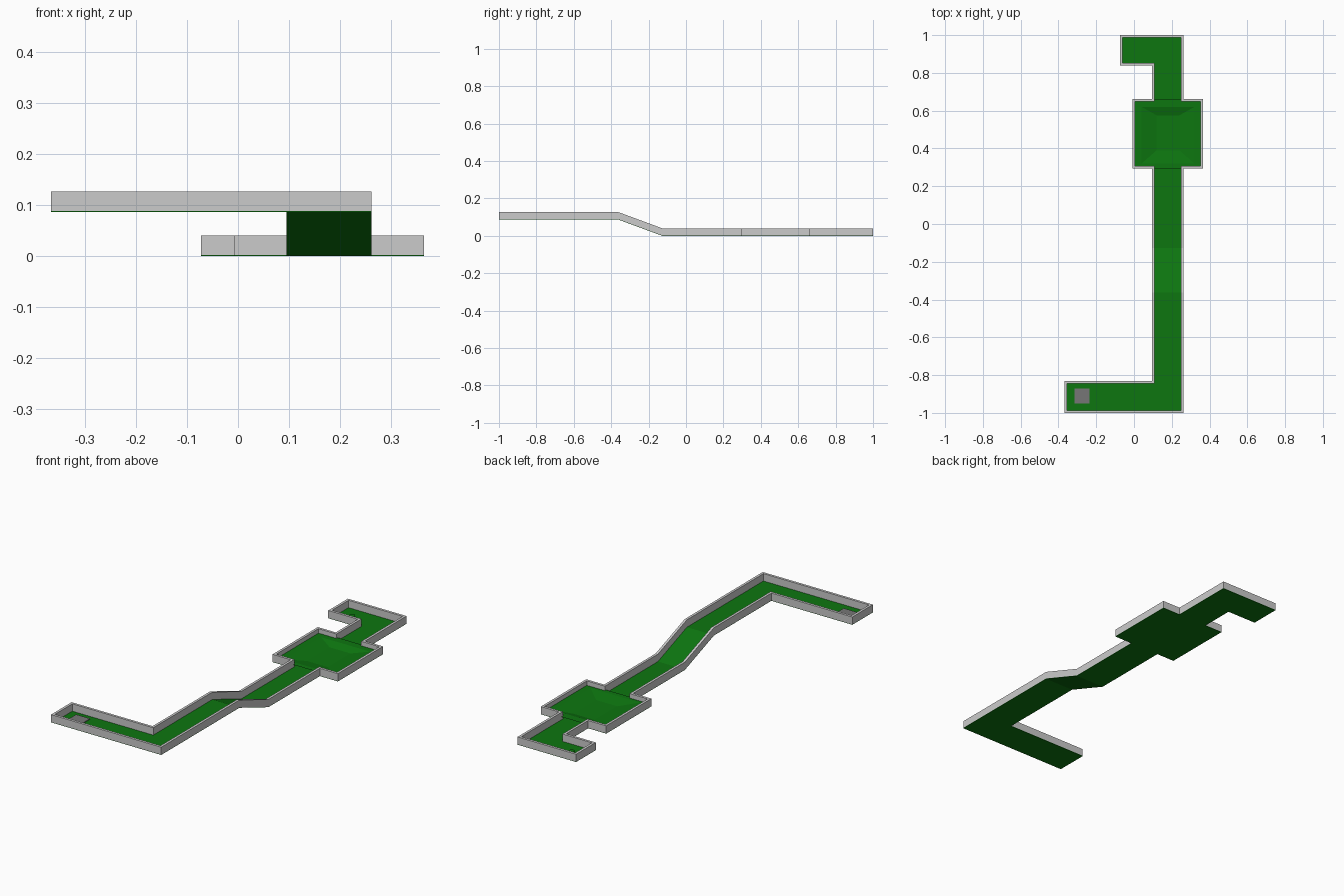
import bpy
import bmesh
from mathutils import Vector

cube = bpy.data.objects.get("Cube")
if cube:
    bpy.data.objects.remove(cube, do_unlink=True)


def material(name, color):
    m = bpy.data.materials.new(name)
    m.use_nodes = True
    m.diffuse_color = (*color, 1)
    m.node_tree.nodes["Principled BSDF"].inputs["Base Color"].default_value = (*color, 1)
    return m


TURF = material("turf green", (0.004, 0.18, 0.005))
WALL = material("wall grey", (0.6, 0.6, 0.6))
MAT = material("tee grey", (0.18, 0.18, 0.18))

THICK, SLAB, HEIGHT, UPPER, DISH = 0.013, 0.002, 0.04, 0.087, 0.017
RAMP_TOP, RAMP_END = -0.363, -0.127
LANE_L, LANE_R = 0.095, 0.262
WIDE_L, WIDE_R, WIDE_F, WIDE_B = -0.008, 0.365, 0.293, 0.662
TEE_X, TEE_Y, HOOK_X, HOOK_Y = -0.367, -0.832, -0.073, 0.84


def ground(y):
    t = (RAMP_END - y) / (RAMP_END - RAMP_TOP)
    return UPPER * min(1, max(0, t))


def finish(bm, name, mat):
    bmesh.ops.recalc_face_normals(bm, faces=bm.faces)
    mesh = bpy.data.meshes.new(name)
    bm.to_mesh(mesh)
    bm.free()
    mesh.materials.append(mat)
    obj = bpy.data.objects.new(name, mesh)
    bpy.context.collection.objects.link(obj)
    return obj


def block(bm, corners, low, high):
    """Closed block over four plan corners, following the ground height."""
    bot = [bm.verts.new((x, y, ground(y) + low)) for x, y in corners]
    top = [bm.verts.new((x, y, ground(y) + high)) for x, y in corners]
    bm.faces.new(bot[::-1])
    bm.faces.new(top)
    for i in range(4):
        j = (i + 1) % 4
        bm.faces.new((bot[i], bot[j], top[j], top[i]))


def rect(x0, x1, y0, y1):
    return [(x0, y0), (x1, y0), (x1, y1), (x0, y1)]


# Turf base
bm = bmesh.new()
for r in [(TEE_X, LANE_R, -1, TEE_Y), (LANE_L, LANE_R, TEE_Y, RAMP_TOP),
          (LANE_L, LANE_R, RAMP_TOP, RAMP_END), (LANE_L, LANE_R, RAMP_END, WIDE_F),
          (WIDE_L, WIDE_R, WIDE_F, WIDE_B), (LANE_L, LANE_R, WIDE_B, HOOK_Y),
          (HOOK_X, LANE_R, HOOK_Y, 1)]:
    block(bm, rect(*r), 0, SLAB)
finish(bm, "turf_base", TURF)

# Border wall, mitred around the whole course
outline = [Vector(p) for p in [
    (TEE_X, -1), (LANE_R, -1), (LANE_R, RAMP_TOP), (LANE_R, RAMP_END),
    (LANE_R, WIDE_F), (WIDE_R, WIDE_F), (WIDE_R, WIDE_B), (LANE_R, WIDE_B),
    (LANE_R, 1), (HOOK_X, 1), (HOOK_X, HOOK_Y), (LANE_L, HOOK_Y),
    (LANE_L, WIDE_B), (WIDE_L, WIDE_B), (WIDE_L, WIDE_F), (LANE_L, WIDE_F),
    (LANE_L, RAMP_END), (LANE_L, RAMP_TOP), (LANE_L, TEE_Y), (TEE_X, TEE_Y)]]


def inward(a, b):
    d = (b - a).normalized()
    return Vector((-d.y, d.x))


inner = []
for i, p in enumerate(outline):
    n1 = inward(outline[i - 1], p)
    n2 = inward(p, outline[(i + 1) % len(outline)])
    inner.append(p + (n1 + n2) * THICK / (1 + n1.dot(n2)))

bm = bmesh.new()
for i, p in enumerate(outline):
    j = (i + 1) % len(outline)
    q = outline[j]
    raised = p.y == q.y == WIDE_F      # gap under the front walls of the green
    block(bm, [p, q, inner[j], inner[i]], DISH if raised else SLAB, HEIGHT)
finish(bm, "border_wall", WALL)

# Raised green with a shallow dish
bm = bmesh.new()
rings = [rect(WIDE_L + 0.002, WIDE_R - 0.002, WIDE_F + 0.002, WIDE_B - 0.002),
         rect(0.04, 0.32, 0.32, 0.62), rect(0.12, 0.24, 0.39, 0.575)]
loops = [[bm.verts.new((x, y, z)) for x, y in ring]
         for ring, z in zip(rings, (DISH, DISH, SLAB + 0.001))]
for a, b in zip(loops, loops[1:]):
    for i in range(4):
        j = (i + 1) % 4
        bm.faces.new((a[i], a[j], b[j], b[i]))
bm.faces.new(loops[-1])
finish(bm, "dished_green", TURF)

# Tee mat
bm = bmesh.new()
block(bm, rect(-0.315, -0.235, -0.95, -0.87), SLAB, SLAB + 0.003)
finish(bm, "tee_mat", MAT)

# Hole marker
bpy.ops.mesh.primitive_cylinder_add(vertices=16, radius=0.014, depth=0.004,
                                    location=(0.008, 0.92, SLAB + 0.002))
hole = bpy.context.object
hole.name = "hole_marker"
hole.data.materials.append(TURF)
